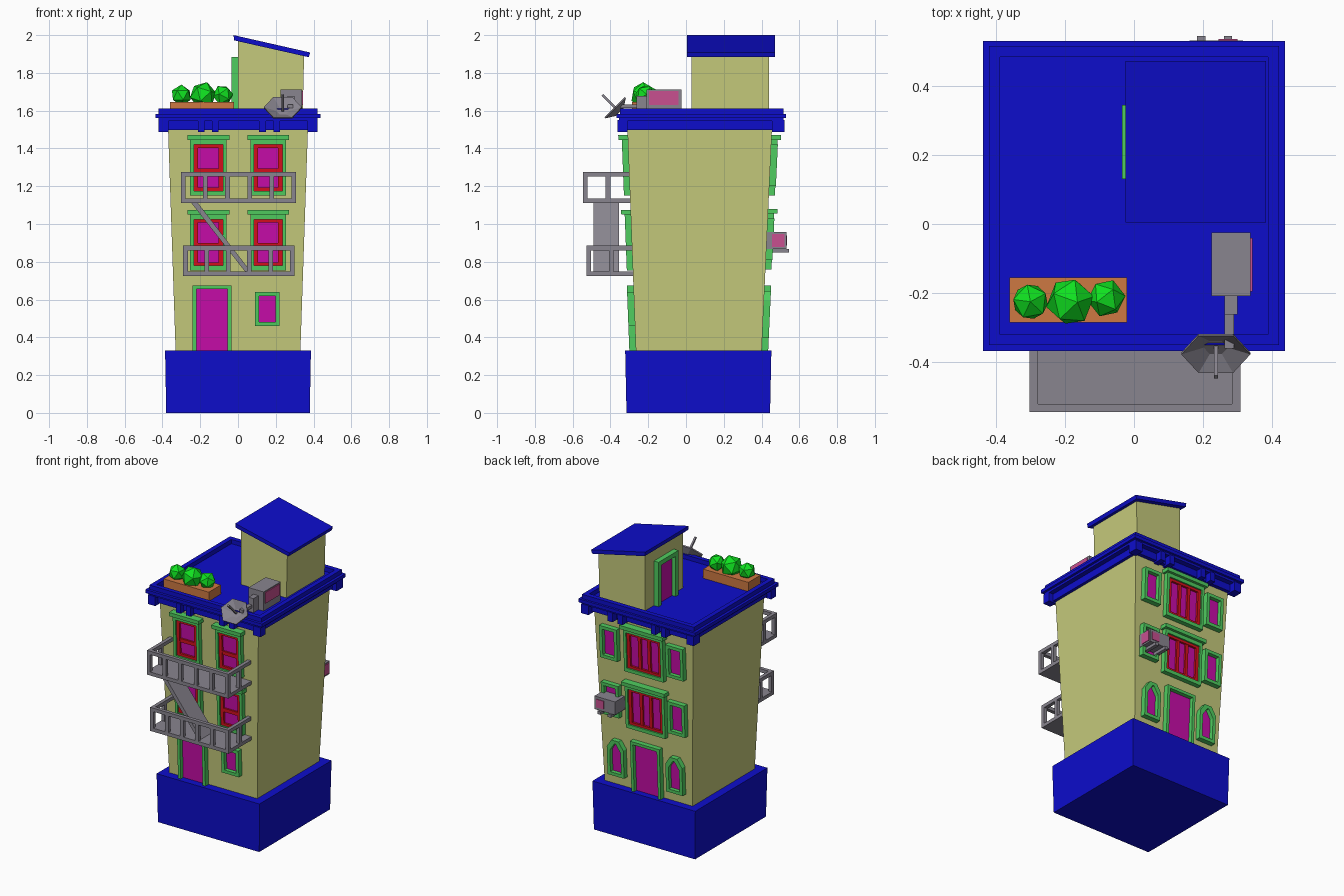
import bpy, bmesh, math
from mathutils import Vector, Matrix

if "Cube" in bpy.data.objects:
    bpy.data.objects.remove(bpy.data.objects["Cube"])


def mat(name, r, g, b):
    m = bpy.data.materials.new(name)
    m.diffuse_color = (r, g, b, 1)
    m.use_nodes = True
    m.node_tree.nodes["Principled BSDF"].inputs["Base Color"].default_value = m.diffuse_color
    return m


WALL = mat("wall_yellow", .56, .59, .2)
BLUE = mat("trim_blue", .004, .004, .6)
GREEN = mat("frame_green", .08, .61, .115)
PANE = mat("pane_magenta", .58, .004, .4)
RED = mat("sash_red", .68, .005, .012)
GRAY = mat("metal_gray", .25, .235, .275)
CLAY = mat("planter_orange", .61, .19, .055)
LEAF = mat("leaf_green", .005, .75, .014)
PINK = mat("grille_pink", .58, .08, .28)


def finish(name, bm, material):
    bmesh.ops.recalc_face_normals(bm, faces=bm.faces[:])
    me = bpy.data.meshes.new(name)
    bm.to_mesh(me)
    bm.free()
    me.materials.append(material)
    ob = bpy.data.objects.new(name, me)
    bpy.context.collection.objects.link(ob)
    return ob


def loft(bm, a, b):
    """Solid between two matching loops of points."""
    va, vb = [bm.verts.new(p) for p in a], [bm.verts.new(p) for p in b]
    bm.faces.new(va)
    bm.faces.new(vb)
    n = len(va)
    for i in range(n):
        j = (i + 1) % n
        bm.faces.new((va[i], va[j], vb[j], vb[i]))


def rect(x0, x1, y0, y1):
    return [(x0, y0), (x1, y0), (x1, y1), (x0, y1)]


def boxes(name, items, material):
    """One object from boxes given as x0, x1, y0, y1, z0, z1."""
    bm = bmesh.new()
    for x0, x1, y0, y1, z0, z1 in items:
        r = rect(x0, x1, y0, y1)
        loft(bm, [(*p, z0) for p in r], [(*p, z1) for p in r])
    return finish(name, bm, material)


def taper(name, lo, z0, hi, z1, material):
    bm = bmesh.new()
    loft(bm, [(*p, z0) for p in rect(*lo)], [(*p, z1) for p in rect(*hi)])
    return finish(name, bm, material)


# Mappings from (u, z, outward depth) onto the leaning walls and the hut wall
def front(u, z, d):
    return (u, -.265 - .045 * (z - .33) / 1.17 - d, z)


def back(u, z, d):
    return (u, .40 + .055 * (z - .33) / 1.17 + d, z)


def hut_side(u, z, d):
    return (-d, u, z)


def plate(name, pts, d0, d1, side, material):
    bm = bmesh.new()
    loft(bm, [side(*p, d0) for p in pts], [side(*p, d1) for p in pts])
    return finish(name, bm, material)


def ring(name, outer, inner, d0, d1, side, material):
    bm = bmesh.new()
    L = [[bm.verts.new(side(*p, d)) for p in loop]
         for loop, d in ((outer, d0), (outer, d1), (inner, d1), (inner, d0))]
    n = len(outer)
    for k in range(4):
        a, b = L[k], L[(k + 1) % 4]
        for i in range(n):
            j = (i + 1) % n
            bm.faces.new((a[i], a[j], b[j], b[i]))
    return finish(name, bm, material)


def arch(x0, x1, z0, z1, c):
    return [(x0, z0), (x1, z0), (x1, z1 - c * 1.5), (x1 - c, z1), (x0 + c, z1), (x0, z1 - c * 1.5)]


def small_window(name, x0, x1, z0, z1, side, t=.022, c=0):
    shape = (lambda *a: arch(*a, c)) if c else rect
    inner = shape(x0 + t, x1 - t, z0 + t, z1 - t)
    ring(name + "_frame", shape(x0, x1, z0, z1), inner, -.02, .035, side, GREEN)
    plate(name + "_pane", inner, -.02, .008, side, PANE)


def doorway(name, x0, x1, z0, z1, side, t=.02):
    inner = rect(x0 + t, x1 - t, z0 + .005, z1 - t)
    ring(name + "_frame", rect(x0, x1, z0, z1), inner, -.02, .035, side, GREEN)
    plate(name + "_panel", inner, -.02, .008, side, PANE)


def sash_window(name, x0, x1, z0, side, mullions=0):
    z1 = z0 + .295
    a = rect(x0 + .02, x1 - .02, z0 + .025, z1 - .025)
    b = rect(x0 + .042, x1 - .042, z0 + .042, z1 - .042)
    ring(name + "_frame", rect(x0, x1, z0, z1), a, -.02, .032, side, GREEN)
    plate(name + "_lintel", rect(x0 - .015, x1 + .015, z1, z1 + .025), -.02, .05, side, GREEN)
    ring(name + "_sash", a, b, -.02, .022, side, RED)
    plate(name + "_pane", b, -.02, .008, side, PANE)
    if mullions:
        for i in range(mullions):
            x = x0 + .042 + (x1 - x0 - .084) * (i + 1) / (mullions + 1)
            plate(name + "_mullion", rect(x - .011, x + .011, z0 + .04, z1 - .04), 0, .02, side, RED)
    else:
        plate(name + "_rail", rect(x0 + .04, x1 - .04, z0 + .12, z0 + .145), 0, .02, side, RED)


# Base and leaning body
taper("base", (-.38, .38, -.315, .445), 0, (-.386, .386, -.322, .452), .33, BLUE)
taper("body", (-.33, .33, -.265, .40), .32, (-.37, .37, -.31, .455), 1.5, WALL)

# Cornice, parapet and roof deck
boxes("cornice", [(-.39, .39, -.33, .48, 1.497, 1.545),
                  (-.422, .422, -.355, .515, 1.545, 1.56),
                  (-.438, .438, -.368, .53, 1.56, 1.583)], BLUE)
ring("parapet", rect(-.42, .42, -.35, .515), rect(-.388, .388, -.32, .483),
     1.58, 1.612, lambda x, y, d: (x, y, d), BLUE)
brackets = []
for y0, y1 in ((-.362, -.31), (.455, .522)):
    brackets += [(x - .018, x + .018, y0, y1, 1.487, 1.55) for x in (-.195, -.12, .13, .205)]
    brackets += [(s * .395 - .027, s * .395 + .027, y0, y1, 1.487, 1.55) for s in (-1, 1)]
boxes("cornice_brackets", brackets, BLUE)

# Front openings
for i, z in enumerate((.755, 1.15)):
    sash_window("front_left_window", -.253, -.06, z, front)
    sash_window("front_right_window", .065, .255, z, front)
doorway("front_door", -.24, -.035, .32, .675, front)
small_window("front_small_window", .09, .22, .46, .64, front)

# Back openings
for z in (.76, 1.15):
    sash_window("back_wide_window", -.16, .135, z, back, 2)
    for s in (-1, 1):
        small_window("back_small_window", s * .248 - .065, s * .248 + .065, z + .05, z + .27, back)
doorway("back_door", -.115, .105, .32, .675, back)
for s in (-1, 1):
    small_window("back_arched_window", s * .22 - .062, s * .22 + .062, .4, .645, back, .022, .035)

# Roof hut with sloping top
plate("hut", [(0, 1.57), (.342, 1.57), (.35, 1.895), (0, 1.98)], .03, .44,
      lambda u, z, d: (u, d, z), WALL)
plate("hut_roof", [(-.02, 1.972), (.375, 1.883), (.382, 1.908), (-.024, 2.0)], .005, .472,
      lambda u, z, d: (u, d, z), BLUE)
doorway("hut_door", .13, .345, 1.57, 1.885, hut_side, .03)

# Fire escape platforms with railings
for name, x0, x1, y0, y1, z0, z1 in (("upper", -.302, .308, -.545, -.29, 1.11, 1.275),
                                     ("lower", -.29, .298, -.528, -.27, .725, .885)):
    b = .024
    parts = [(x0, x1, y0, y1, z0, z0 + b), (x0, x1, y0, y0 + b, z1 - b, z1)]
    for x in (x0, x1 - b):
        parts.append((x, x + b, y0 + b, y1, z1 - b, z1))
        parts.append((x, x + b, y0 + .12, y0 + .12 + b, z0 + b, z1 - b))
    for i in range(6):
        x = x0 + (x1 - x0 - b) * i / 5
        parts.append((x, x + b, y0, y0 + b, z0 + b, z1 - b))
    boxes(name + "_balcony", parts, GRAY)
plate("escape_stair", [(-.25, 1.115), (.04, .745), (.07, .745), (-.215, 1.115)], -.49, -.355,
      lambda u, z, d: (u, d, z), GRAY)

# Planter and bushes
boxes("planter", [(-.36, -.02, -.285, -.155, 1.575, 1.645)], CLAY)
for i, (x, y, z, r) in enumerate(((-.30, -.225, 1.682, .056), (-.185, -.225, 1.682, .072),
                                  (-.08, -.215, 1.682, .056))):
    bm = bmesh.new()
    bmesh.ops.create_icosphere(bm, subdivisions=1, radius=r, matrix=Matrix.Translation(
        (x, y, z)) @ Matrix.Rotation(.5 + i, 4, 'Z') @ Matrix.Rotation(.3 * i, 4, 'X'))
    finish("bush", bm, LEAF)

# Roof and wall cooling units
boxes("roof_cooler", [(.225, .338, -.208, -.025, 1.575, 1.713)], GRAY)
boxes("roof_cooler_grille", [(.336, .343, -.195, -.04, 1.63, 1.705)], PINK)
boxes("wall_cooler", [(.16, .315, .42, .532, .868, .957)], GRAY)
boxes("wall_cooler_grille", [(.313, .32, .455, .522, .878, .948),
                             (.245, .3, .53, .536, .885, .94)], PINK)
boxes("wall_cooler_bracket", [(x - .012, x + .012, .41, .545, .848, .868) for x in (.195, .272)], GRAY)

# Satellite dish: hexagonal bowl facing forward and up, with feed and mount
tilt = Matrix.Translation((.237, -.372, 1.613)) @ Matrix.Rotation(math.radians(45), 4, 'X')
bm = bmesh.new()
loops = []
for r, h in ((.035, -.03), (.1, .0), (.1, .008), (.035, -.02)):
    loops.append([bm.verts.new(tilt @ Vector((r * math.cos(i * math.pi / 3), r * .88 * math.sin(i * math.pi / 3), h)))
                  for i in range(6)])
for a, b in zip(loops, loops[1:]):
    for i in range(6):
        j = (i + 1) % 6
        bm.faces.new((a[i], a[j], b[j], b[i]))
bm.faces.new(loops[0])
bm.faces.new(loops[3])
finish("dish", bm, GRAY)
feed = boxes("dish_feed", [(-.006, .006, -.006, .006, -.025, .1)], GRAY)
feed.matrix_world = tilt
boxes("dish_mount", [(.262, .3, -.262, -.2, 1.575, 1.678),
                     (.262, .29, -.36, -.25, 1.613, 1.633)], GRAY)
